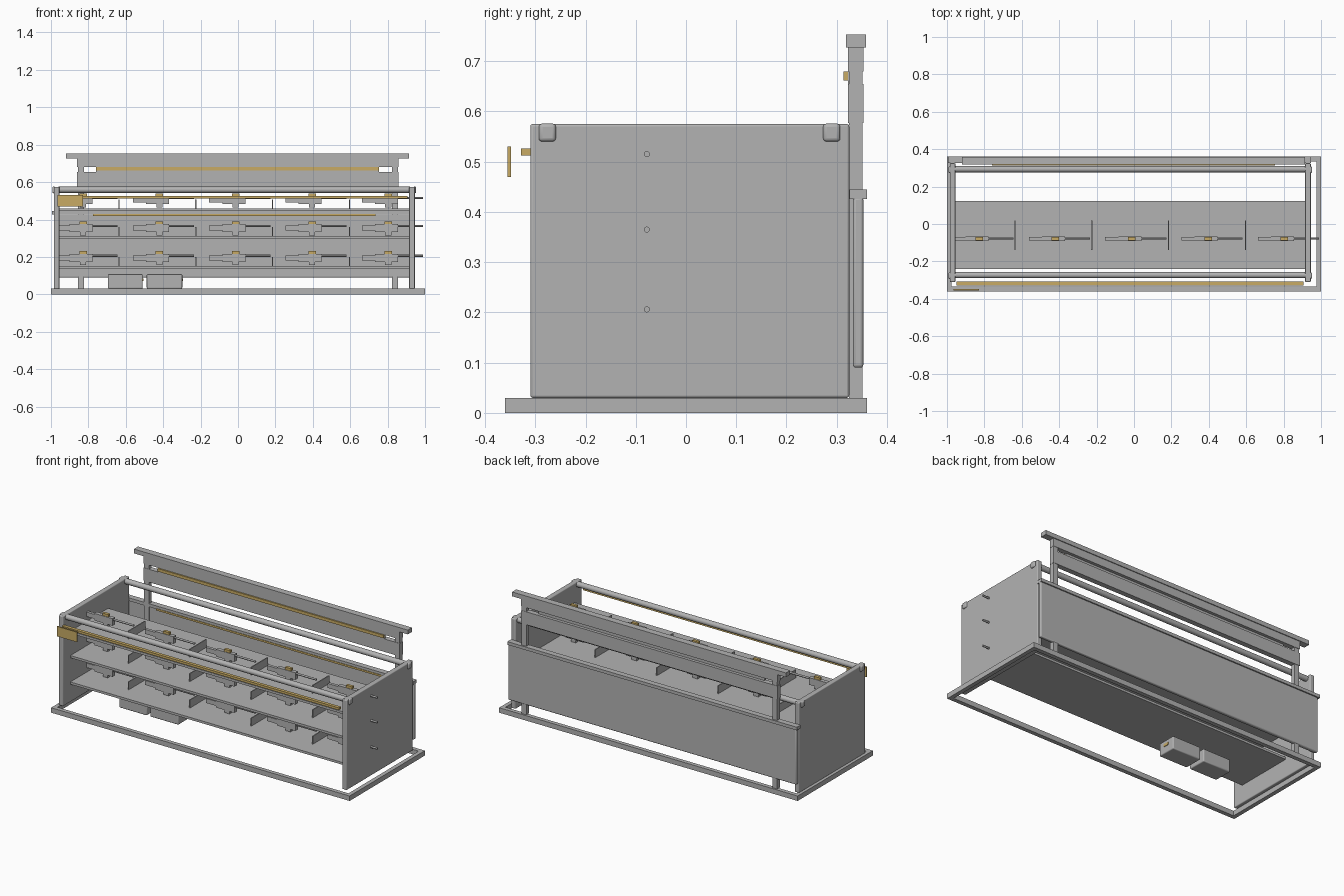
import bpy, math
from mathutils import Vector

if "Cube" in bpy.data.objects:
    bpy.data.objects.remove(bpy.data.objects["Cube"])


def material(name, col):
    m = bpy.data.materials.new(name)
    m.diffuse_color = (*col, 1)
    m.use_nodes = True
    m.node_tree.nodes["Principled BSDF"].inputs["Base Color"].default_value = m.diffuse_color
    return m


GREY = material("grey_paint", (0.45, 0.45, 0.45))
BRASS = material("brass", (0.58, 0.41, 0.13))


def finish(ob, name, mat):
    ob.name = name
    ob.data.materials.append(mat)
    return ob


def box(name, x, y, z, mat=GREY, bevel=0.0):
    """Box from (low, high) pairs on each axis."""
    bpy.ops.mesh.primitive_cube_add(size=1)
    ob = bpy.context.object
    lo, hi = Vector((x[0], y[0], z[0])), Vector((x[1], y[1], z[1]))
    for v in ob.data.vertices:
        v.co = Vector([lo[i] + (v.co[i] + 0.5) * (hi[i] - lo[i]) for i in range(3)])
    if bevel:
        mod = ob.modifiers.new("soft_edges", 'BEVEL')
        mod.width, mod.segments = bevel, 3
        bpy.ops.object.shade_smooth_by_angle()
    return finish(ob, name, mat)


def rod(name, x, y, z, r, sides=16):
    """Round bar along x."""
    bpy.ops.mesh.primitive_cylinder_add(vertices=sides, radius=r, depth=x[1] - x[0],
                                        location=((x[0] + x[1]) / 2, y, z),
                                        rotation=(0, math.pi / 2, 0))
    bpy.ops.object.shade_smooth_by_angle()
    return finish(bpy.context.object, name, GREY)


# Open base frame
for s, side in ((-1, "front"), (1, "back")):
    box(f"base_{side}_bar", (-1, 1), sorted((s * 0.36, s * 0.335)), (0, 0.03))
for s, side in ((-1, "left"), (1, "right")):
    box(f"base_{side}_bar", sorted((s * 1.0, s * 0.975)), (-0.335, 0.335), (0, 0.03))

# Side panels with the rounded end caps of the top rods
for x0, x1, cap, side in ((-0.985, -0.955, -0.985, "left"), (0.915, 0.945, 0.945, "right")):
    box(f"side_panel_{side}", (x0, x1), (-0.31, 0.325), (0.03, 0.575), bevel=0.005)
    for y in (-0.276, 0.29):
        box(f"rod_cap_{side}", (cap - 0.008, cap + 0.008), (y - 0.017, y + 0.017),
            (0.54, 0.576), bevel=0.007)

# Top rods
for y, side in ((-0.273, "front"), (0.293, "back")):
    rod(f"top_rod_{side}", (-0.96, 0.92), y, 0.559, 0.0165)

# Rear uprights and header
for s, side in ((-1, "left"), (1, "right")):
    box(f"rear_post_{side}", (s * 0.84 - 0.016, s * 0.84 + 0.016), (0.324, 0.351), (0.03, 0.73))
box("header_cap", (-0.92, 0.915), (0.318, 0.358), (0.727, 0.753))
box("header_upper_plank", (-0.86, 0.857), (0.322, 0.353), (0.68, 0.727))
box("header_lower_plank", (-0.86, 0.857), (0.322, 0.353), (0.577, 0.655))
box("header_strip_backing", (-0.76, 0.755), (0.322, 0.335), (0.655, 0.68))
box("header_brass_strip", (-0.76, 0.755), (0.314, 0.322), (0.662, 0.68), BRASS)

# Back panel and its rail
box("back_panel", (-0.985, 0.945), (0.332, 0.353), (0.09, 0.43), bevel=0.006)
box("back_rail", (-0.995, 0.945), (0.325, 0.36), (0.426, 0.445))
box("back_brass_strip", (-0.775, 0.735), (0.322, 0.332), (0.419, 0.43), BRASS)

# Front brass strip and plaque
box("front_brass_strip", (-0.95, 0.905), (-0.328, -0.308), (0.512, 0.526), BRASS)
box("front_plaque", (-0.965, -0.83), (-0.355, -0.348), (0.47, 0.53), BRASS)

# Shelves, dividers and displayed long pieces
YC = -0.078
for row, (top, zc) in enumerate(((0.46, 0.515), (0.312, 0.365), (0.152, 0.206))):
    box(f"shelf_{row}", (-0.956, 0.916), (-0.24, 0.122), (top - 0.014, top))
    for i in range(4):
        x = -0.637 + i * 0.411
        box(f"divider_{row}_{i}", (x - 0.003, x + 0.003), (-0.14, 0.018), (top, top + 0.048))
    for i in range(5):
        s = -0.97 + i * 0.408
        box(f"item_stock_{row}_{i}", (s, s + 0.085), (YC - 0.009, YC + 0.009),
            (zc - 0.025, zc + 0.002))
        box(f"item_body_{row}_{i}", (s + 0.07, s + 0.193), (YC - 0.012, YC + 0.012),
            (zc - 0.033, zc + 0.01))
        box(f"item_foot_{row}_{i}", (s + 0.125, s + 0.158), (YC - 0.009, YC + 0.009),
            (zc - 0.05, zc - 0.033))
        box(f"item_sight_{row}_{i}", (s + 0.122, s + 0.162), (YC - 0.009, YC + 0.009),
            (zc + 0.01, zc + 0.025), BRASS)
        rod(f"item_tube_{row}_{i}", (s + 0.18, s + 0.327), YC, zc, 0.006, 12)

# Storage boxes beneath the lowest shelf
for i, (x0, x1) in enumerate(((-0.695, -0.51), (-0.488, -0.298))):
    box(f"storage_box_{i}", (x0, x1), (-0.145, -0.03), (0.03, 0.108), bevel=0.006)
    box(f"storage_box_label_{i}", (x1, x1 + 0.004), (-0.105, -0.07), (0.07, 0.085), BRASS)
